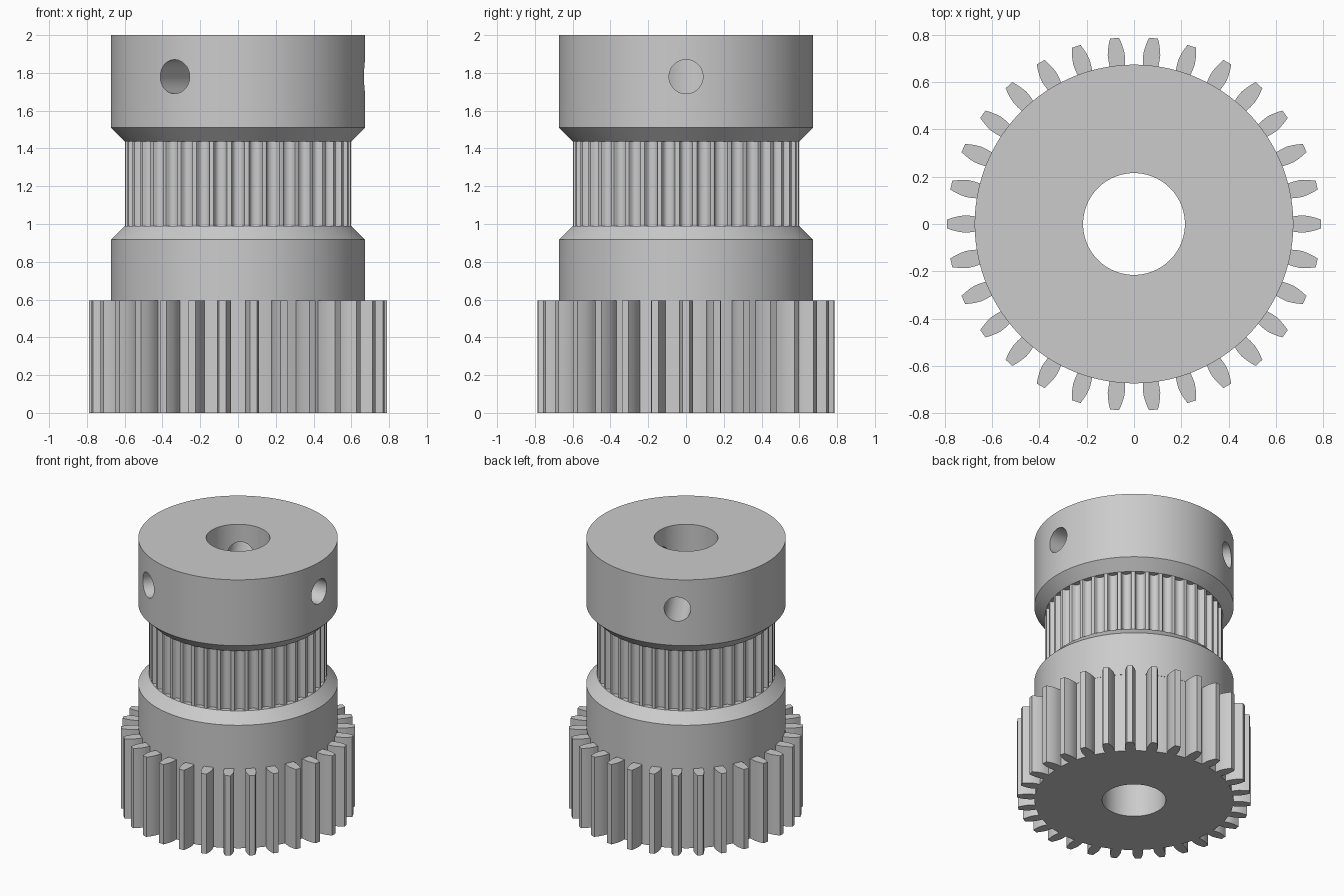
import bpy, bmesh
from math import pi, cos, sin, radians
from mathutils import Matrix

cube = bpy.data.objects.get("Cube")
if cube:
    bpy.data.objects.remove(cube, do_unlink=True)

BORE_R, HUB_R, DRUM_R, ROOT_R = 0.215, 0.673, 0.6, 0.671
GEAR_TOP, CONE_LOW, DRUM_LOW, DRUM_TOP, CONE_TOP, TOP = 0.594, 0.917, 0.99, 1.437, 1.51, 2.0

metal = bpy.data.materials.new("grey_metal")
metal.use_nodes = True
colour = (0.6, 0.6, 0.6, 1)
metal.diffuse_color = colour
metal.node_tree.nodes["Principled BSDF"].inputs["Base Color"].default_value = colour


def circle(r, n=160):
    return [(r * cos(2 * pi * i / n), r * sin(2 * pi * i / n)) for i in range(n)]


def toothed(half, count):
    """Repeat a mirrored half profile of (radial, sideways) points around the axis."""
    unit = [(r, -w) for r, w in half] + [(r, w) for r, w in reversed(half) if w > 0]
    ring = []
    for i in range(count):
        c, s = cos(2 * pi * i / count), sin(2 * pi * i / count)
        ring += [(r * c - w * s, r * s + w * c) for r, w in unit]
    return ring


def loft(name, *levels):
    """Solid through matching outlines, each given as (outline, height)."""
    bm = bmesh.new()
    rings = [[bm.verts.new((x, y, z)) for x, y in ring] for ring, z in levels]
    n = len(rings[0])
    for low, high in zip(rings, rings[1:]):
        for i in range(n):
            j = (i + 1) % n
            bm.faces.new((low[i], low[j], high[j], high[i]))
    bm.faces.new(rings[0][::-1])
    bm.faces.new(rings[-1])
    mesh = bpy.data.meshes.new(name)
    bm.to_mesh(mesh)
    bm.free()
    obj = bpy.data.objects.new(name, mesh)
    bpy.context.collection.objects.link(obj)
    return obj


def cut(obj, cutters):
    bpy.ops.object.select_all(action='DESELECT')
    obj.select_set(True)
    bpy.context.view_layer.objects.active = obj
    for cutter in cutters:
        mod = obj.modifiers.new("hole", 'BOOLEAN')
        mod.operation = 'DIFFERENCE'
        mod.solver = 'EXACT'
        mod.object = cutter
        bpy.ops.object.modifier_apply(modifier=mod.name)
    obj.data.materials.clear()
    obj.data.materials.append(metal)
    bpy.ops.object.shade_smooth_by_angle(angle=radians(30))


# Spur gear: thirty rounded teeth with a slightly narrowed foot
tooth = [(ROOT_R * cos(0.08), ROOT_R * sin(0.08)), (0.67, 0.032), (0.695, 0.035),
         (0.72, 0.036), (0.745, 0.032), (0.768, 0.026), (0.789, 0.019)]
gear_ring = toothed(tooth, 30)
gear = loft("spur_gear", (gear_ring, 0), (gear_ring, GEAR_TOP))

# Lower flange with its sloping shoulder
flange = loft("lower_flange", (circle(HUB_R), GEAR_TOP), (circle(HUB_R), CONE_LOW),
              (circle(DRUM_R), DRUM_LOW))

# Belt drum: forty rounded grooves, each as (depth, half width)
groove = [(0, 0.0407), (0.0018, 0.0353), (0.0063, 0.0326), (0.0165, 0.0298),
          (0.026, 0.0246), (0.0306, 0.0195), (0.034, 0.0135), (0.0368, 0)]
drum_ring = toothed([(DRUM_R - d - (0.0014 if d == 0 else 0), w) for d, w in groove], 40)
drum = loft("belt_drum", (drum_ring, DRUM_LOW), (drum_ring, DRUM_TOP))

# Upper collar with a chamfered underside
collar = loft("upper_collar", (circle(DRUM_R), DRUM_TOP), (circle(HUB_R), CONE_TOP),
              (circle(HUB_R), TOP))

# Shaft bore and three radial screw holes
bore = loft("bore_cutter", (circle(BORE_R, 96), -0.1), (circle(BORE_R, 96), TOP + 0.1))
screws = []
for k in range(3):
    hole = loft("screw_hole_cutter", (circle(0.09, 48), 0.05), (circle(0.09, 48), 0.9))
    hole.data.transform(Matrix.Translation((0, 0, 1.78)) @ Matrix.Rotation(k * 2 * pi / 3, 4, 'Z')
                        @ Matrix.Rotation(pi / 2, 4, 'Y'))
    screws.append(hole)

for part in (gear, flange, drum):
    cut(part, [bore])
cut(collar, [bore] + screws)

for helper in [bore] + screws:
    bpy.data.objects.remove(helper, do_unlink=True)
